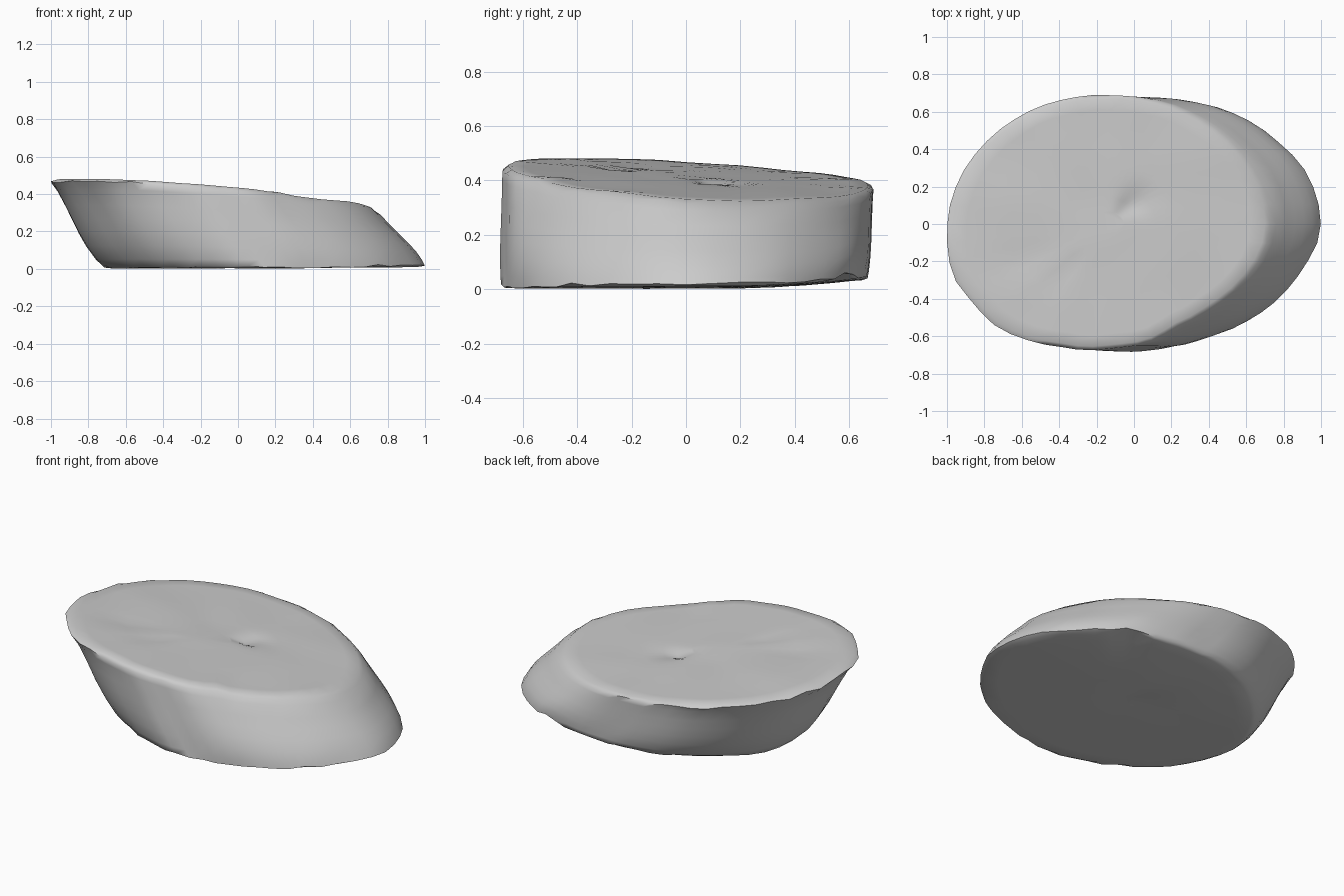
import bpy, bmesh, math, random
from mathutils import noise, Vector

if "Cube" in bpy.data.objects:
    bpy.data.objects.remove(bpy.data.objects["Cube"])

random.seed(4)
N = 52          # points around the slice
CX = 0.14       # the top outline sits at -CX, the bottom one at +CX

# Outlines seen from above, counter-clockwise
TOP = [(.73, .03), (.70, .18), (.63, .31), (.50, .46), (.30, .59), (.10, .665),
       (-.1, .685), (-.35, .67), (-.50, .63), (-.63, .565), (-.78, .45), (-.92, .27),
       (-.98, .12), (-1, -.03), (-.97, -.28), (-.87, -.41), (-.73, -.555),
       (-.60, -.61), (-.40, -.655), (-.1, -.66), (.08, -.635), (.22, -.55),
       (.42, -.44), (.60, -.29), (.70, -.14)]
BOTTOM = [(1, .03), (.97, .17), (.90, .31), (.78, .43), (.50, .60), (.33, .64),
          (.10, .665), (-.1, .65), (-.30, .58), (-.50, .44), (-.64, .27), (-.71, .08),
          (-.71, -.1), (-.64, -.27), (-.50, -.43), (-.30, -.57), (-.1, -.65),
          (.02, -.68), (.20, -.655), (.40, -.60), (.62, -.51), (.75, -.42),
          (.86, -.30), (.95, -.16), (.99, -.08)]


def resample(points, cx):
    """Outline about (cx, 0) at N even angles."""
    polar = sorted((math.atan2(y, x - cx) % math.tau, math.hypot(x - cx, y)) for x, y in points)
    polar = ([(polar[-1][0] - math.tau, polar[-1][1])] + polar
             + [(polar[0][0] + math.tau, polar[0][1])])
    out = []
    for i in range(N):
        a = math.tau * i / N
        for (a0, r0), (a1, r1) in zip(polar, polar[1:]):
            if a0 <= a <= a1:
                r = r0 + (r1 - r0) * (a - a0) / (a1 - a0)
                out.append((cx + r * math.cos(a), r * math.sin(a)))
                break
    return out


def bump(x, y, px, py, size, height):
    return height * math.exp(-((x - px) ** 2 + (y - py) ** 2) / size ** 2)


def top_z(x, y):
    u = x + CX
    z = .413 - .08 * u - .018 * u * u - .052 * y
    z += .006 * noise.noise(Vector((x * 4, y * 4, 1)))
    z += bump(x, y, -.02, .1, .06, -.03) + bump(x, y, .2, -.5, .05, .012)
    z += bump(x, y, .35, -.45, .2, -.012)
    return z + bump(x, y, -.6, -.2, .07, -.015) + bump(x, y, -.38, -.27, .05, -.012)


def bottom_z(x, y):
    z = .004 + .03 * max(0, (y - .15) / .5) ** 1.5 + .012 * max(0, x - .3)
    z += .004 * noise.noise(Vector((x * 4, y * 4, 7)))
    return max(0, z + bump(x, y, .5, .57, .09, .03) + bump(x, y, .05, .1, .06, .025))


top, bottom = resample(TOP, -CX), resample(BOTTOM, CX)
bm = bmesh.new()
rings = []


def cap_ring(outline, cx, s, height, drop=0):
    ring = []
    for x, y in outline:
        x, y = cx + (x - cx) * s, y * s
        ring.append(bm.verts.new((x, y, height(x, y) + drop * random.random())))
    rings.append(ring)


# Bottom face, from the middle outwards
for s in (.12, .3, .5, .7, .86, .97):
    cap_ring(bottom, CX, s, bottom_z)
cap_ring(bottom, CX, 1, bottom_z, .014)

# Slanted bark wall, bulging at its lower part
for t in (.1, .25, .4, .55, .7, .88):
    ring = []
    for (bx, by), (tx, ty) in zip(bottom, top):
        x, y = bx + (tx - bx) * t, by + (ty - by) * t
        z = bottom_z(bx, by) * (1 - t) + top_z(tx, ty) * t
        d = Vector((x - CX * (1 - 2 * t), y * .5, 0)).normalized()
        b = .2 * t * (1 - t) ** 2.5 + .006 * noise.noise(Vector((x * 5, y * 5, z * 3)))
        b *= abs(d.x)
        ring.append(bm.verts.new((min(x + d.x * b, 1), y + d.y * b, z)))
    rings.append(ring)

# Top face, worn rim inwards
cap_ring(top, -CX, 1, lambda x, y: top_z(x, y) - .006, -.016)
for s in (.97, .88, .75, .6, .45, .3, .2, .1):
    cap_ring(top, -CX, s, top_z)

# Skin the rings and close both centres
for lo, hi in zip(rings, rings[1:]):
    for i in range(N):
        j = (i + 1) % N
        bm.faces.new((lo[i], lo[j], hi[j], hi[i]))
bm.faces.new(rings[0][::-1])
bm.faces.new(rings[-1])
bmesh.ops.recalc_face_normals(bm, faces=bm.faces)

mesh = bpy.data.meshes.new("wood_slice")
bm.to_mesh(mesh)
bm.free()
obj = bpy.data.objects.new("wood_slice", mesh)
bpy.context.collection.objects.link(obj)
bpy.context.view_layer.objects.active = obj
obj.select_set(True)
bpy.ops.object.shade_smooth_by_angle(angle=math.radians(60))
